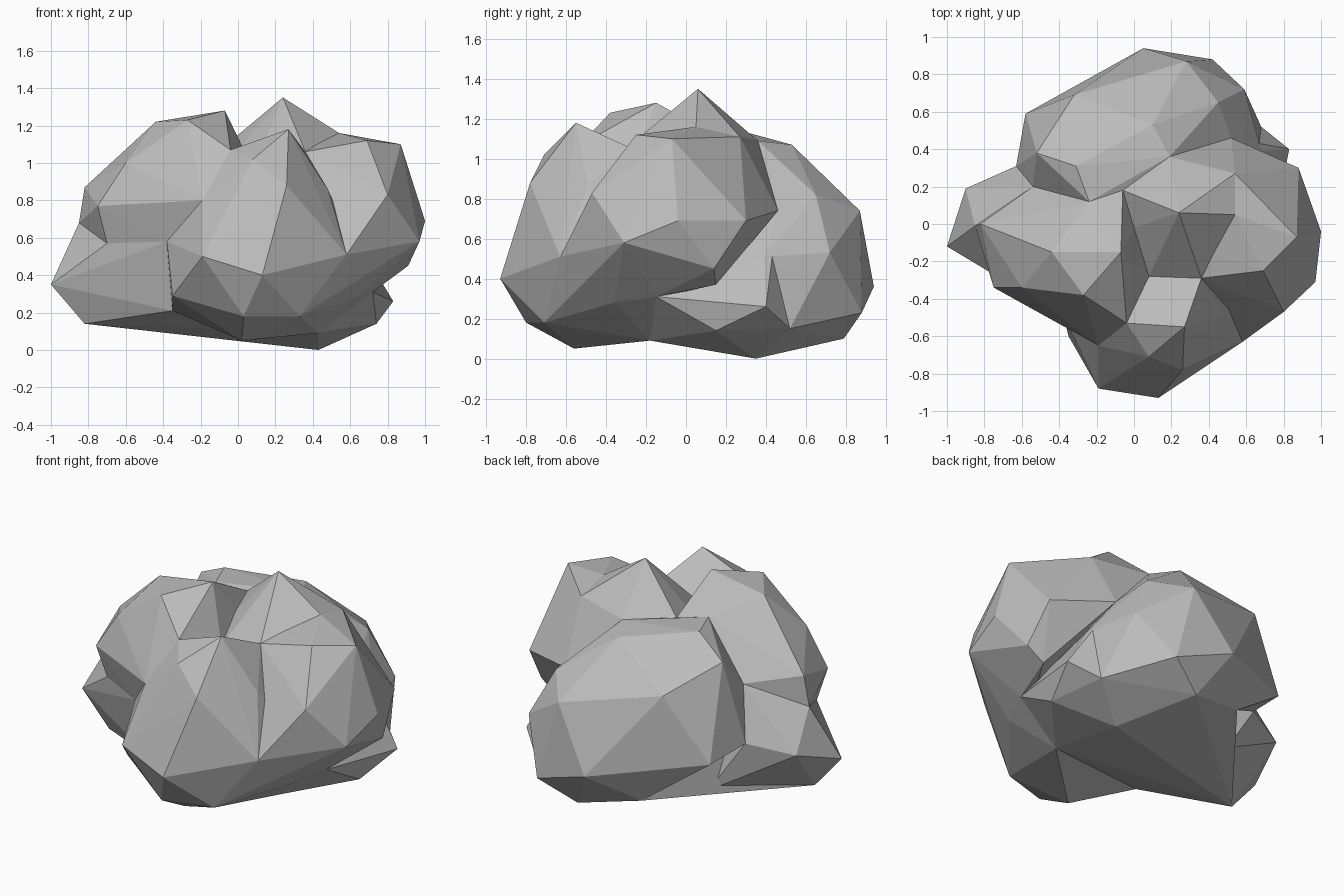
import bpy
import bmesh
from mathutils import Vector

default_cube = bpy.data.objects.get("Cube")
if default_cube:
    bpy.data.objects.remove(default_cube, do_unlink=True)

# One plain grey stone colour for the whole boulder
stone = bpy.data.materials.new("grey_stone")
stone.use_nodes = True
stone_colour = (0.5, 0.5, 0.5, 1)
stone.diffuse_color = stone_colour
stone.node_tree.nodes["Principled BSDF"].inputs["Base Color"].default_value = stone_colour


def add_lobe(name, *corners):
    """Wrap a faceted convex lump around its corners, given in hundredths of a unit."""
    mesh = bpy.data.meshes.new(name)
    bm = bmesh.new()
    for corner in corners:
        bm.verts.new(Vector(corner) / 100)
    hull = bmesh.ops.convex_hull(bm, input=bm.verts, use_existing_faces=False)
    unused = set(hull["geom_interior"]) | set(hull["geom_unused"])
    loose = [item for item in unused if isinstance(item, bmesh.types.BMVert)]
    bmesh.ops.delete(bm, geom=loose, context="VERTS")
    bmesh.ops.recalc_face_normals(bm, faces=bm.faces)
    bm.to_mesh(mesh)
    bm.free()
    mesh.materials.append(stone)
    lobe = bpy.data.objects.new(name, mesh)
    bpy.context.scene.collection.objects.link(lobe)
    return lobe


# Corners where neighbouring lobes meet, upper side
summit_valley = (0, -2, 107)
summit_back = (-6, 18, 110)
summit_right = (54, 5, 116)
summit_right_back = (54, 27, 111)
front_valley = (8, -28, 97)
right_valley = (36, -29, 106)
front_left_notch = (-4, -53, 107)
front_left_fold = (-19, -65, 80)
back_ridge = (19, 36, 109)
left_ridge = (-24, 12, 113)

# Corners where neighbouring lobes meet, around the middle
front_right_corner = (58, -63, 51)
front_left_crease = (-38, -48, 58)
left_crease = (-70, -30, 57)
left_knob = (-85, -1, 68)
left_shoulder = (-82, 0, 87)
back_left_crease = (-54, 20, 82)
back_left_corner = (-63, 31, 51)
back_right_crease = (52, 46, 74)
back_right_fold = (68, 39, 51)
right_underside = (63, -36, 28)
right_back_underside = (72, -15, 31)

# Corners where neighbouring lobes meet, near the ground
front_left_foot = (-35, -40, 21)
front_low_edge = (33, -71, 18)
right_foot = (43, -18, 9)
left_foot = (-82, -11, 14)
back_foot = (20, 79, 10)
back_right_foot = (68, 52, 15)
back_left_foot = (-40, 35, 17)
rear_toe = (-18, 70, 18)

# Base: underside and the low ledge showing between the lobes
add_lobe(
    "base_stone",
    right_foot, left_foot, back_foot, back_right_foot, back_left_foot, rear_toe,
    front_left_foot, front_valley, summit_valley, summit_back,
    back_right_crease, back_left_crease, back_right_fold, right_back_underside,
    (43, 35, 0), (74, 15, 14), (83, 40, 26),
)

# Front: narrow upright wedge with a sharp peak
add_lobe(
    "front_lobe",
    front_left_foot, front_low_edge, front_right_corner, front_left_notch,
    front_left_fold, front_left_crease, front_valley, right_valley,
    right_foot, right_underside, right_back_underside,
    (2, -56, 5), (13, -93, 40), (-19, -88, 50), (-35, -60, 29), (3, -80, 18),
    (26, -78, 88), (27, -55, 118), (8, -71, 102), (48, -49, 86),
)

# Right: largest lobe
add_lobe(
    "right_lobe",
    front_right_corner, front_low_edge, right_valley, summit_valley, summit_back,
    summit_right, summit_right_back, back_ridge, back_right_crease,
    right_underside, right_back_underside,
    (100, -4, 69), (97, -31, 58), (80, -47, 83), (69, -25, 112),
    (87, -7, 110), (88, 30, 69), (91, 14, 45), (80, 15, 37),
)

# Summit: low pyramid carrying the highest point
add_lobe(
    "summit_peak",
    summit_valley, summit_back, summit_right, summit_right_back,
    back_ridge, front_valley, right_valley, (24, 6, 135),
)

# Left: tall rounded shoulder
add_lobe(
    "left_upper_lobe",
    front_left_notch, front_left_fold, front_left_crease, left_crease, left_knob,
    left_shoulder, front_valley, summit_valley, summit_back, left_ridge, back_left_crease,
    (-75, -34, 77), (-60, -34, 100), (-44, -15, 122), (-27, -38, 123), (-7, -15, 128),
)

# Left: pointed lump under the shoulder
add_lobe(
    "left_lower_lobe",
    left_foot, front_left_foot, front_left_crease, left_crease, left_knob,
    back_left_foot, back_left_corner, back_left_crease,
    (-100, -12, 35), (-90, 19, 46),
)

# Back: wide sloping lobe
add_lobe(
    "back_lobe",
    back_foot, rear_toe, back_right_foot, back_right_crease, back_right_fold,
    back_ridge, summit_back, left_ridge, back_left_crease, back_left_corner,
    (5, 94, 36), (42, 88, 23), (28, 87, 74), (59, 72, 53), (45, 65, 82),
    (10, 53, 107), (-31, 31, 113), (-52, 38, 102), (-58, 59, 47), (-32, 69, 87),
)
